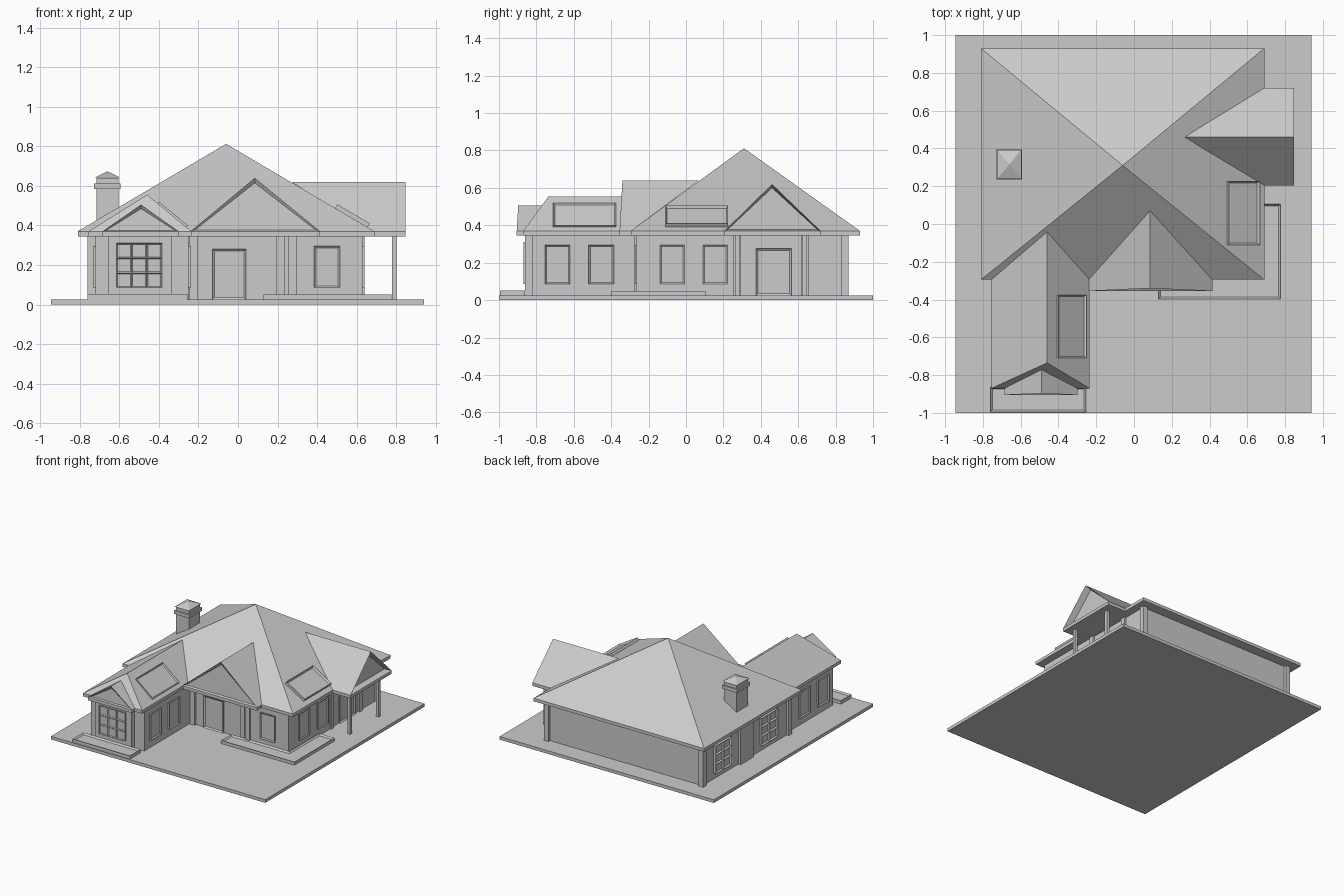
import bpy, bmesh, math
from mathutils import Vector

if "Cube" in bpy.data.objects:
    bpy.data.objects.remove(bpy.data.objects["Cube"])

grey = bpy.data.materials.new("plain grey")
grey.diffuse_color = (0.6, 0.6, 0.6, 1)
grey.use_nodes = True
grey.node_tree.nodes["Principled BSDF"].inputs["Base Color"].default_value = grey.diffuse_color
EAVE, FASCIA = 0.37, 0.345


def finish(name, bm):
    bmesh.ops.recalc_face_normals(bm, faces=bm.faces)
    mesh = bpy.data.meshes.new(name)
    bm.to_mesh(mesh)
    bm.free()
    mesh.materials.append(grey)
    obj = bpy.data.objects.new(name, mesh)
    bpy.context.collection.objects.link(obj)
    return obj


def cube(bm, x0, x1, y0, y1, z0, z1):
    v = [bm.verts.new((x, y, z)) for z in (z0, z1)
         for x, y in ((x0, y0), (x1, y0), (x1, y1), (x0, y1))]
    for f in ((3, 2, 1, 0), (4, 5, 6, 7), (0, 1, 5, 4), (1, 2, 6, 5), (2, 3, 7, 6), (3, 0, 4, 7)):
        bm.faces.new([v[i] for i in f])


def box(name, *dims):
    bm = bmesh.new()
    cube(bm, *dims)
    return finish(name, bm)


def sink(bm, faces, width, depth):
    """Inset faces and push the inner part inwards."""
    for f in faces:
        bmesh.ops.inset_region(bm, faces=[f], thickness=width)
        bmesh.ops.translate(bm, verts=f.verts, vec=-f.normal * depth)


def roof(name, eave, ridge, faces, recess=None, depth=0.015, rim=0.03):
    """Eave outline (x, y) with a fascia below; faces index eave points then ridge points."""
    bm = bmesh.new()
    top = [bm.verts.new((x, y, EAVE)) for x, y in eave]
    low = [bm.verts.new((x, y, FASCIA)) for x, y in eave]
    pts = top + [bm.verts.new(p) for p in ridge]
    made = [bm.faces.new([pts[i] for i in f]) for f in faces]
    for i in range(len(top)):
        j = (i + 1) % len(top)
        bm.faces.new((low[i], low[j], top[j], top[i]))
    bm.faces.new(low[::-1])
    bmesh.ops.recalc_face_normals(bm, faces=bm.faces)
    if recess is not None:
        sink(bm, [made[recess]], rim, depth)
    return finish(name, bm)


def panel(name, origin, u, v, w, h, thick, rim=0.012, cols=1, rows=1):
    """Framed window, door or skylight with sunken panes, raised along u x v."""
    o, u, v = Vector(origin), Vector(u).normalized(), Vector(v).normalized()
    n = u.cross(v)
    bm = bmesh.new()
    grid = lambda d: [[bm.verts.new(o + u * w * i / cols + v * h * j / rows + n * d)
                       for i in range(cols + 1)] for j in range(rows + 1)]
    front, back = grid(thick), grid(-0.012)
    panes = []
    for j in range(rows):
        for i in range(cols):
            for g, keep in ((front, True), (back, False)):
                f = [g[j][i], g[j][i + 1], g[j + 1][i + 1], g[j + 1][i]]
                face = bm.faces.new(f if keep else f[::-1])
                if keep:
                    panes.append(face)
    edge = lambda g: (g[0][:] + [r[-1] for r in g[1:]] + g[-1][-2::-1] + [r[0] for r in g[-2:0:-1]])
    a, b = edge(front), edge(back)
    for i in range(len(a)):
        j = (i + 1) % len(a)
        bm.faces.new((b[i], b[j], a[j], a[i]))
    bmesh.ops.recalc_face_normals(bm, faces=bm.faces)
    sink(bm, panes, rim, thick * 0.7)
    return finish(name, bm)


# ground slab and walls
box("ground_slab", -0.945, 0.94, -1, 1, 0, 0.025)
box("main_walls", -0.74, 0.625, -0.235, 0.85, 0.02, 0.36)
box("right_room_walls", 0.265, 0.63, -0.265, 0.27, 0.02, 0.36)
box("wing_walls", -0.72, -0.25, -0.82, -0.2, 0.02, 0.36)
box("bay_walls", -0.655, -0.335, -0.86, -0.8, 0.02, 0.36)
box("chimney_breast", -0.76, -0.7, 0.24, 0.40, 0.02, 0.36)

# corner posts and pilasters
bm = bmesh.new()
for x, y in ((-0.74, 0.85), (0.62, 0.85), (-0.74, -0.225), (0.62, 0.275), (0.62, 0.635),
             (0.275, -0.255), (0.215, -0.235), (-0.225, -0.235)):
    cube(bm, x - 0.02, x + 0.02, y - 0.02, y + 0.02, 0.02, 0.355)
finish("corner_posts", bm)

# porch columns
bm = bmesh.new()
for y in (0.275, 0.635):
    cube(bm, 0.778, 0.802, y - 0.012, y + 0.012, 0.02, 0.355)
finish("porch_columns", bm)

# main pyramid roof
roof("main_roof", [(-0.81, -0.295), (0.69, -0.295), (0.69, 0.93), (-0.81, 0.93)],
     [(-0.06, 0.31, 0.812)], [(0, 1, 4), (1, 2, 4), (2, 3, 4), (3, 0, 4)])
# wing roof with hipped front
roof("wing_roof", [(-0.755, -0.87), (-0.235, -0.87), (-0.235, -0.295), (-0.755, -0.295)],
     [(-0.46, -0.735, 0.555), (-0.46, -0.04, 0.555)],
     [(0, 1, 4), (1, 2, 5, 4), (2, 3, 5), (3, 0, 4, 5)])
# gables over bay, entry and side porch
GABLE = [(0, 1, 4), (1, 2, 5, 4), (2, 3, 5), (3, 0, 4, 5)]
roof("bay_gable_roof", [(-0.685, -0.905), (-0.30, -0.905), (-0.30, -0.865), (-0.685, -0.865)],
     [(-0.49, -0.897, 0.505), (-0.49, -0.77, 0.505)], GABLE, 0, 0.012, 0.02)
roof("entry_gable_roof", [(-0.24, -0.355), (0.415, -0.355), (0.415, -0.295), (-0.24, -0.295)],
     [(0.085, -0.34, 0.64), (0.085, 0.07, 0.64)], GABLE, 0, 0.012, 0.025)
roof("porch_gable_roof", [(0.848, 0.205), (0.848, 0.72), (0.67, 0.72), (0.67, 0.205)],
     [(0.848, 0.46, 0.62), (0.27, 0.46, 0.62)], GABLE, 0, 0.05, 0.02)

# chimney stack, bands and cap
cx, cy = -0.66, 0.315
for name, rx, ry, z0, z1 in (("chimney_stack", 0.056, 0.07, 0.4, 0.64),
                             ("chimney_band", 0.067, 0.08, 0.585, 0.612)):
    box(name, cx - rx, cx + rx, cy - ry, cy + ry, z0, z1)
bm = bmesh.new()
base = [bm.verts.new((cx + sx * 0.064, cy + sy * 0.078, 0.642))
        for sx, sy in ((-1, -1), (1, -1), (1, 1), (-1, 1))]
tip = bm.verts.new((cx, cy, 0.673))
bm.faces.new(base[::-1])
for i in range(4):
    bm.faces.new((base[i], base[(i + 1) % 4], tip))
finish("chimney_cap", bm)

# skylights lying on the right-hand slopes
panel("wing_skylight", (-0.26, -0.71, 0.39), (0, 1, 0), (-0.225, 0, 0.185), 0.335, 0.19, 0.012)
panel("main_skylight", (0.655, -0.11, 0.391), (0, 1, 0), (-0.75, 0, 0.442), 0.335, 0.19, 0.022)

# windows and doors; each side gives the across direction
FRONT, RIGHT, LEFT, UP = (1, 0, 0), (0, 1, 0), (0, -1, 0), (0, 0, 1)
panel("bay_window", (-0.615, -0.86, 0.085), FRONT, UP, 0.23, 0.225, 0.009, 0.008, 3, 3)
panel("front_window", (0.385, -0.265, 0.085), FRONT, UP, 0.13, 0.21, 0.009)
panel("front_door", (-0.13, -0.235, 0.025), FRONT, UP, 0.17, 0.255, 0.012, 0.015)
panel("side_door", (0.625, 0.375, 0.025), RIGHT, UP, 0.19, 0.25, 0.012, 0.015)
for i, y in enumerate((-0.14, 0.09)):
    panel(f"right_window_{i}", (0.63, y, 0.085), RIGHT, UP, 0.132, 0.21, 0.009)
for i, y in enumerate((-0.755, -0.52)):
    panel(f"wing_right_window_{i}", (-0.25, y, 0.085), RIGHT, UP, 0.134, 0.21, 0.012)
    panel(f"wing_left_window_{i}", (-0.72, y + 0.134, 0.085), LEFT, UP, 0.134, 0.21, 0.012)
for i, y in enumerate((0.71, 0.13)):
    panel(f"left_window_{i}", (-0.74, y, 0.07), LEFT, UP, 0.2, 0.22, 0.02, 0.008, 2, 3)


# planting beds with raised rims
def bed(name, outline, z):
    bm = bmesh.new()
    face = bm.faces.new([bm.verts.new((x, y, z)) for x, y in outline])
    low = [bm.verts.new((x, y, 0.02)) for x, y in outline]
    top = list(face.verts)
    for i in range(len(low)):
        j = (i + 1) % len(low)
        bm.faces.new((low[i], low[j], top[j], top[i]))
    face.normal_update()
    sink(bm, [face], 0.015, 0.012)
    finish(name, bm)


bed("front_bed", [(-0.76, -0.995), (-0.255, -0.995), (-0.255, -0.862), (-0.76, -0.862)], 0.052)
bed("corner_bed", [(0.13, -0.398), (0.775, -0.398), (0.775, 0.105), (0.64, 0.105),
                   (0.64, -0.27), (0.13, -0.27)], 0.05)
